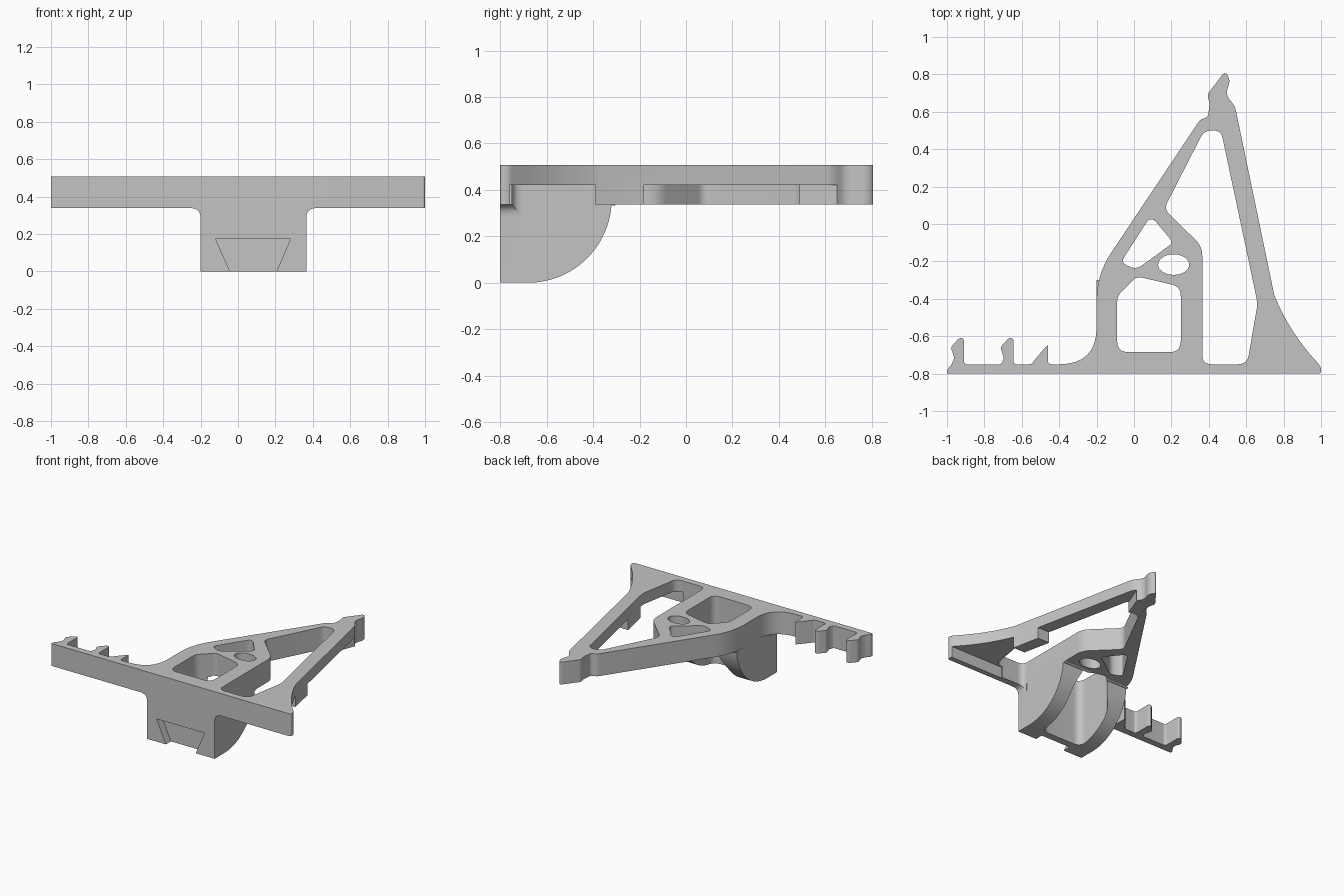
import bpy
import bmesh
from math import cos, sin, tau
from mathutils import Vector

default = bpy.data.objects.get("Cube")
if default:
    bpy.data.objects.remove(default, do_unlink=True)

grey = bpy.data.materials.new("plain grey")
grey.use_nodes = True
colour = (0.55, 0.55, 0.55, 1)
grey.diffuse_color = colour
grey.node_tree.nodes["Principled BSDF"].inputs["Base Color"].default_value = colour

BOTTOM, STEP, TOP = 0.338, 0.422, 0.507
FRONT, BAR_BACK = -0.8, -0.75
HUB_RIGHT, HUB_LEFT = -0.2, 0.365


def rounded(corners, steps=8):
    """Round each (u, v, cut) corner, starting the curve at the cut distance."""
    path = []
    for i, (u, v, cut) in enumerate(corners):
        here = Vector((u, v))
        if not cut:
            path.append(here)
            continue
        ends = []
        for other in (corners[i - 1], corners[(i + 1) % len(corners)]):
            edge = Vector(other[:2]) - here
            # Neighbouring curves share an edge without overlapping
            limit = edge.length * (0.49 if other[2] else 1)
            ends.append(here + edge.normalized() * min(cut, limit))
        for k in range(steps + 1):
            t = k / steps
            path.append(ends[0] * (1 - t) ** 2 + here * 2 * t * (1 - t)
                        + ends[1] * t * t)
    clean = []
    for p in path:
        if not clean or (p - clean[-1]).length > 1e-4:
            clean.append(p)
    if (clean[0] - clean[-1]).length < 1e-4:
        clean.pop()
    return clean


def prism(name, outline, low, high, axis="z"):
    """Extrude a flat outline along one axis."""
    place = {
        "x": lambda p, w: (w, p[0], p[1]),
        "y": lambda p, w: (p[0], w, p[1]),
        "z": lambda p, w: (p[0], p[1], w),
    }[axis]
    bm = bmesh.new()
    rings = [[bm.verts.new(place(p, w)) for p in outline] for w in (low, high)]
    for ring in rings:
        bm.faces.new(ring)
    for i in range(len(outline)):
        bm.faces.new((rings[0][i - 1], rings[0][i], rings[1][i], rings[1][i - 1]))
    bmesh.ops.recalc_face_normals(bm, faces=bm.faces)
    if bm.calc_volume(signed=True) < 0:
        bmesh.ops.reverse_faces(bm, faces=bm.faces)
    mesh = bpy.data.meshes.new(name)
    bm.to_mesh(mesh)
    bm.free()
    mesh.materials.append(grey)
    obj = bpy.data.objects.new(name, mesh)
    bpy.context.collection.objects.link(obj)
    return obj


def combine(target, tool, operation):
    """Apply a boolean and discard the tool."""
    tool.hide_render = True
    mod = target.modifiers.new(tool.name, "BOOLEAN")
    mod.operation, mod.solver, mod.object = operation, "EXACT", tool
    bpy.context.view_layer.objects.active = target
    bpy.ops.object.modifier_apply(modifier=mod.name)
    bpy.data.objects.remove(tool, do_unlink=True)


# Bar hooks, traced right to left from the foot of each one
hook = [(0, BAR_BACK, 0.02), (0, -0.61, 0.015), (-0.025, -0.61, 0.012),
        (-0.07, -0.66, 0.015), (-0.05, -0.715, 0.015), (-0.065, BAR_BACK, 0.01)]
barb = [(-0.46, BAR_BACK, 0.02), (-0.46, -0.645, 0.01),
        (-0.48, -0.665, 0.01), (-0.55, BAR_BACK, 0.01)]
hooks = [(x + u, v, cut) for x in (-0.645, -0.91) for u, v, cut in hook]

# Plate: front bar, hub, two arms, the pointed tip and the hooks
bracket = prism("bracket", rounded([
    (-1, FRONT, 0), (1, FRONT, 0.016), (1, -0.765, 0.016),
    (0.98, -0.74, 0), (0.83, -0.58, 1), (0.75, -0.38, 0),
    (0.54, 0.63, 0.03), (0.49, 0.69, 0.035), (0.515, 0.77, 0.028),
    (0.487, 0.817, 0.026), (0.39, 0.69, 0.02), (0.405, 0.65, 0.02),
    (0.395, 0.57, 0.02), (0.355, 0.56, 0.02),
    (HUB_RIGHT, -0.27, 0.14), (HUB_RIGHT, BAR_BACK, 0.2),
    (-0.41, BAR_BACK, 0), *barb, *hooks, (-1, -0.78, 0.01)]), BOTTOM, TOP)

# Hub block with a quarter-round underside
radius, centre_y = 0.36, -0.68
side = [(FRONT, BOTTOM), (FRONT, 0)]
for k in range(24):
    a = tau / 4 * k / 24
    side.append((centre_y + radius * sin(a), radius - radius * cos(a)))
side += [(-0.312, 0.33), (-0.3, BOTTOM)]
combine(bracket, prism("hub_block", side, HUB_RIGHT, HUB_LEFT, "x"), "UNION")

# Curved gussets where the block meets the bar
for x, way in ((HUB_RIGHT, -1), (HUB_LEFT, 1)):
    curve = rounded([(x + way * 0.055, BOTTOM, 0), (x, BOTTOM, 0.055),
                     (x, BOTTOM - 0.055, 0)])
    curve.append(Vector((x, BOTTOM)))
    combine(bracket, prism("gusset", curve, FRONT, -0.71, "y"), "UNION")

# Openings through the whole height
openings = {
    "arm_opening": [
        (0.375, 0.5, 0.04), (0.465, 0.5, 0.04), (0.652, -0.38, 0.02),
        (0.66, -0.43, 0.02), (0.605, BAR_BACK, 0.05),
        (HUB_LEFT, BAR_BACK, 0.05), (HUB_LEFT, -0.12, 0.05),
        (0.16, 0.08, 0.04)],
    "hub_opening": [
        (-0.09, -0.685, 0.06), (0.25, -0.685, 0.06), (0.25, -0.335, 0.05),
        (0.015, -0.28, 0.03), (-0.09, -0.385, 0.035)],
    "kite_opening": [
        (0.09, 0.045, 0.05), (0.21, -0.1, 0.03), (0.01, -0.245, 0.04),
        (-0.07, -0.205, 0.03)],
}
for name, corners in openings.items():
    combine(bracket, prism(name, rounded(corners), -0.1, 1), "DIFFERENCE")
oval = [(0.212 + 0.083 * cos(tau * k / 32), -0.217 + 0.055 * sin(tau * k / 32))
        for k in range(32)]
combine(bracket, prism("oval_opening", oval, -0.1, 1), "DIFFERENCE")

# Underside recesses in the long arm, leaving a full-height pad between them
recesses = {
    "front_recess": [(0.55, -0.76), (1.2, -0.76), (1.2, -0.39), (0.55, -0.39)],
    "back_recess": [(0.55, -0.18), (1, -0.18), (1, 0.65), (0.52, 0.65),
                    (0.455, 0.48)],
}
for name, corners in recesses.items():
    combine(bracket, prism(name, corners, 0.2, STEP), "DIFFERENCE")

# Dovetail slot in the front wall
dovetail = [(-0.12, 0.172), (0.28, 0.172), (0.185, -0.05), (-0.02, -0.05)]
combine(bracket, prism("dovetail", dovetail, -0.9, -0.74, "y"), "DIFFERENCE")

# Smooth the curves, keep the edges sharp
bpy.ops.object.select_all(action="DESELECT")
bracket.select_set(True)
bpy.context.view_layer.objects.active = bracket
bpy.ops.object.shade_smooth_by_angle()
